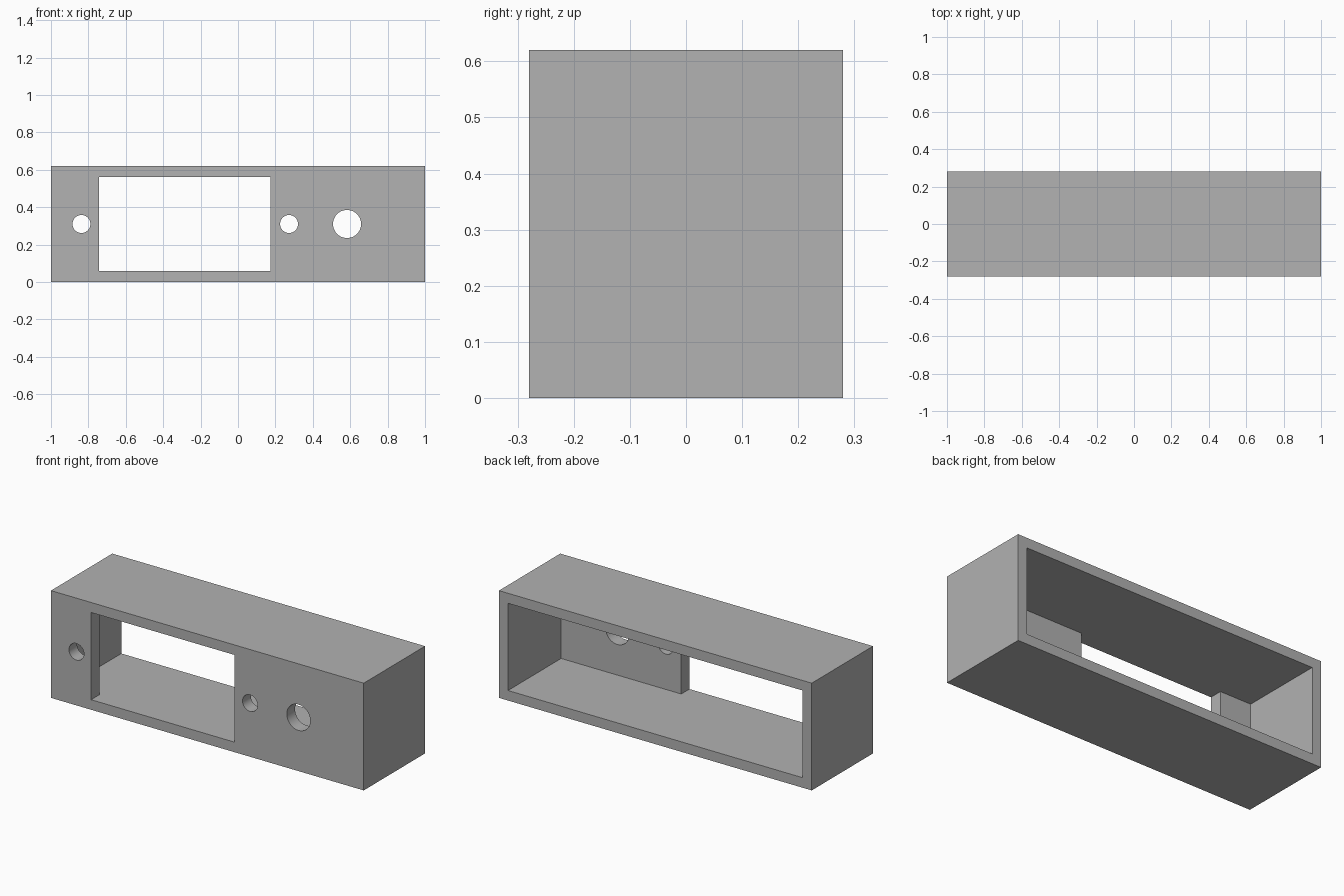
import bpy
import math

if "Cube" in bpy.data.objects:
    bpy.data.objects.remove(bpy.data.objects["Cube"], do_unlink=True)

W, D, H = 2.0, 0.56, 0.62     # outer size
WALL, PANEL = 0.058, 0.075    # side wall and front panel thickness
FRONT, BACK = -D / 2, D / 2

grey = bpy.data.materials.new("plain_grey")
grey.use_nodes = True
colour = (0.445, 0.445, 0.445, 1)
grey.diffuse_color = colour
grey.node_tree.nodes["Principled BSDF"].inputs["Base Color"].default_value = colour


def box(name, low, high):
    centre = [(a + b) / 2 for a, b in zip(low, high)]
    bpy.ops.mesh.primitive_cube_add(size=1, location=centre)
    ob = bpy.context.object
    ob.name = name
    ob.scale = [b - a for a, b in zip(low, high)]
    bpy.ops.object.transform_apply(location=True, rotation=False, scale=True)
    ob.data.materials.append(grey)
    return ob


def hole(name, x, radius):
    bpy.ops.mesh.primitive_cylinder_add(
        vertices=48, radius=radius, depth=0.3,
        location=(x, FRONT, H / 2), rotation=(math.pi / 2, 0, 0))
    ob = bpy.context.object
    ob.name = name
    ob.data.materials.append(grey)
    return ob


def cut(target, cutter):
    mod = target.modifiers.new(cutter.name, "BOOLEAN")
    mod.operation = "DIFFERENCE"
    mod.solver = "EXACT"
    mod.object = cutter
    bpy.context.view_layer.objects.active = target
    bpy.ops.object.modifier_apply(modifier=mod.name)
    bpy.data.objects.remove(cutter, do_unlink=True)


# Hollow tube: top, bottom and side walls
case = box("enclosure_walls", (-W / 2, FRONT, 0), (W / 2, BACK, H))

# Open-backed cavity behind the front panel
cut(case, box("cavity_cutter", (-W / 2 + WALL, FRONT + PANEL, WALL),
              (W / 2 - WALL, BACK + 0.1, H - WALL)))

# Window, flush with the cavity floor and ceiling
cut(case, box("window_cutter", (-0.743, FRONT - 0.1, WALL),
              (0.174, FRONT + PANEL + 0.1, H - WALL)))

# Two screw holes and one larger round opening
for name, x, radius in (("right_screw_hole", -0.837, 0.048),
                        ("left_screw_hole", 0.273, 0.048),
                        ("round_opening", 0.583, 0.075)):
    cut(case, hole(name, x, radius))

case.name = "enclosure"
bpy.ops.object.select_all(action="DESELECT")
case.select_set(True)
bpy.context.view_layer.objects.active = case
bpy.ops.object.shade_smooth_by_angle(angle=math.radians(30))
